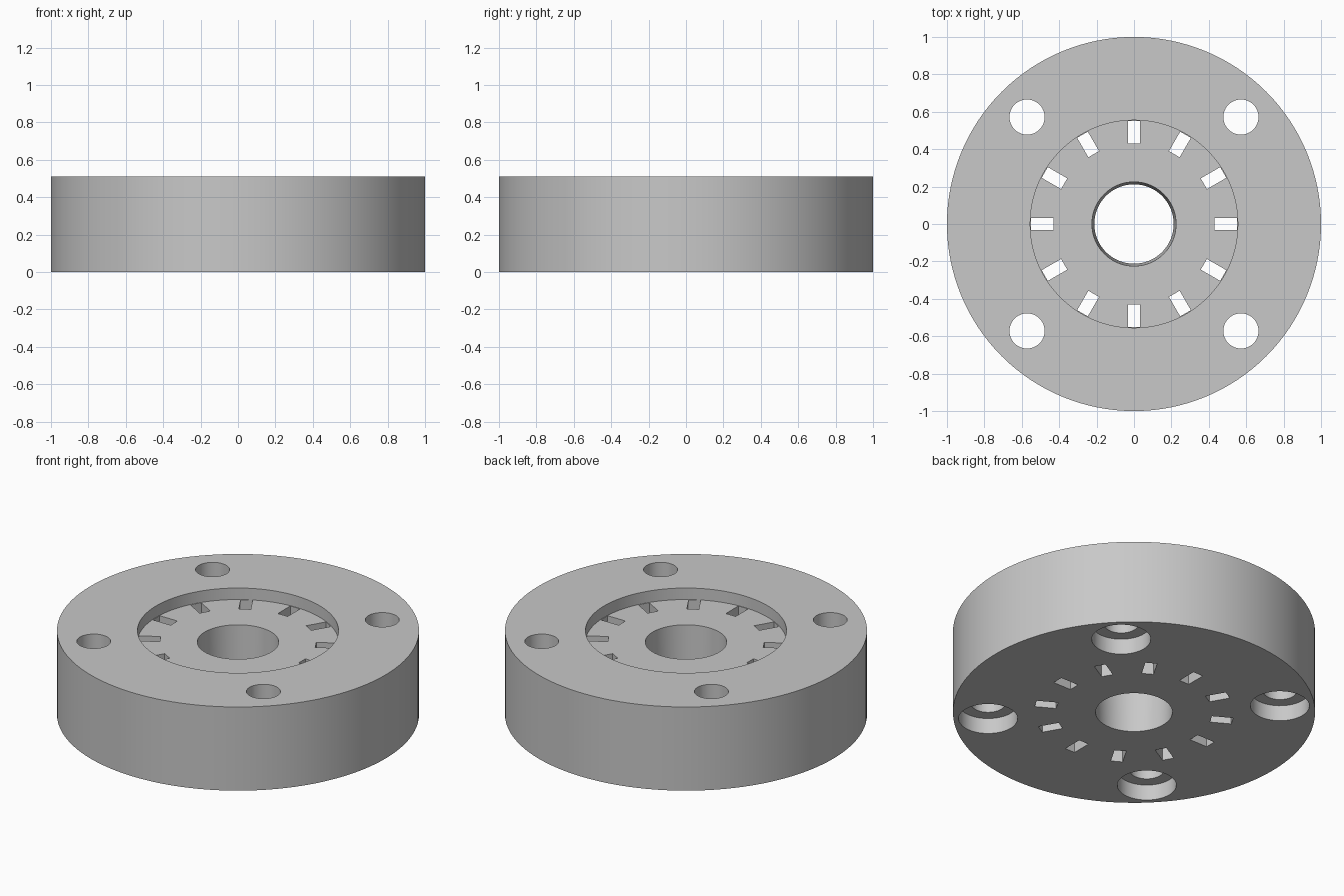
import bpy, bmesh
from math import pi, cos, sin
from mathutils import Matrix, Vector

HEIGHT = 0.51
FLOOR = 0.44       # level of the recess floor
SLOTS = 12
HOLE_OFFSET = 0.572

cube = bpy.data.objects.get("Cube")
if cube:
    bpy.data.objects.remove(cube, do_unlink=True)

grey = bpy.data.materials.new("light_grey")
grey.use_nodes = True
colour = (0.58, 0.58, 0.58, 1)
grey.diffuse_color = colour
grey.node_tree.nodes["Principled BSDF"].inputs["Base Color"].default_value = colour


def lathe(bm, profile, segments, closed, centre=(0, 0)):
    """Revolve an (r, z) profile; an open profile gets flat end caps."""
    rings = []
    for r, z in profile:
        ring = []
        for i in range(segments):
            a = 2 * pi * i / segments
            ring.append(bm.verts.new((centre[0] + r * cos(a), centre[1] + r * sin(a), z)))
        rings.append(ring)
    pairs = list(zip(rings, rings[1:]))
    if closed:
        pairs.append((rings[-1], rings[0]))
    else:
        bm.faces.new(rings[0])
        bm.faces.new(rings[-1])
    for a, b in pairs:
        for i in range(segments):
            j = (i + 1) % segments
            bm.faces.new((a[i], a[j], b[j], b[i]))


def make_object(name, bm):
    bmesh.ops.recalc_face_normals(bm, faces=bm.faces)
    mesh = bpy.data.meshes.new(name)
    bm.to_mesh(mesh)
    bm.free()
    mesh.materials.append(grey)
    obj = bpy.data.objects.new(name, mesh)
    bpy.context.collection.objects.link(obj)
    return obj


# Disc with a shallow round recess on top and a slightly tapered bore
bm = bmesh.new()
lathe(bm, [(0.212, 0), (1, 0), (1, HEIGHT), (0.555, HEIGHT),
           (0.555, FLOOR), (0.225, FLOOR)], 128, True)
disc = make_object("flanged_disc", bm)

# Cutter for the four bolt holes, counterbored from below
bm = bmesh.new()
for sx in (-1, 1):
    for sy in (-1, 1):
        lathe(bm, [(0.163, -0.1), (0.163, 0.095), (0.094, 0.095), (0.094, HEIGHT + 0.1)],
              48, False, (sx * HOLE_OFFSET, sy * HOLE_OFFSET))
hole_cutter = make_object("bolt_hole_cutter", bm)

# Cutter for the ring of radial slots through the recess floor
bm = bmesh.new()
for i in range(SLOTS):
    turn = Matrix.Rotation(2 * pi * i / SLOTS, 4, "Z")
    place = Matrix.Translation(Vector((0.491, 0, 0.18)))
    size = Matrix.Diagonal((0.12, 0.066, 0.57, 1))
    bmesh.ops.create_cube(bm, size=1, matrix=turn @ place @ size)
slot_cutter = make_object("slot_cutter", bm)

# Cut the holes and slots, then drop the cutters
bpy.ops.object.select_all(action="DESELECT")
disc.select_set(True)
bpy.context.view_layer.objects.active = disc
for cutter in (hole_cutter, slot_cutter):
    cutter.hide_render = True
    mod = disc.modifiers.new(cutter.name, "BOOLEAN")
    mod.operation = "DIFFERENCE"
    mod.solver = "EXACT"
    mod.object = cutter
    bpy.ops.object.modifier_apply(modifier=mod.name)
    bpy.data.objects.remove(cutter, do_unlink=True)

bpy.ops.object.shade_smooth_by_angle(angle=pi / 6)
